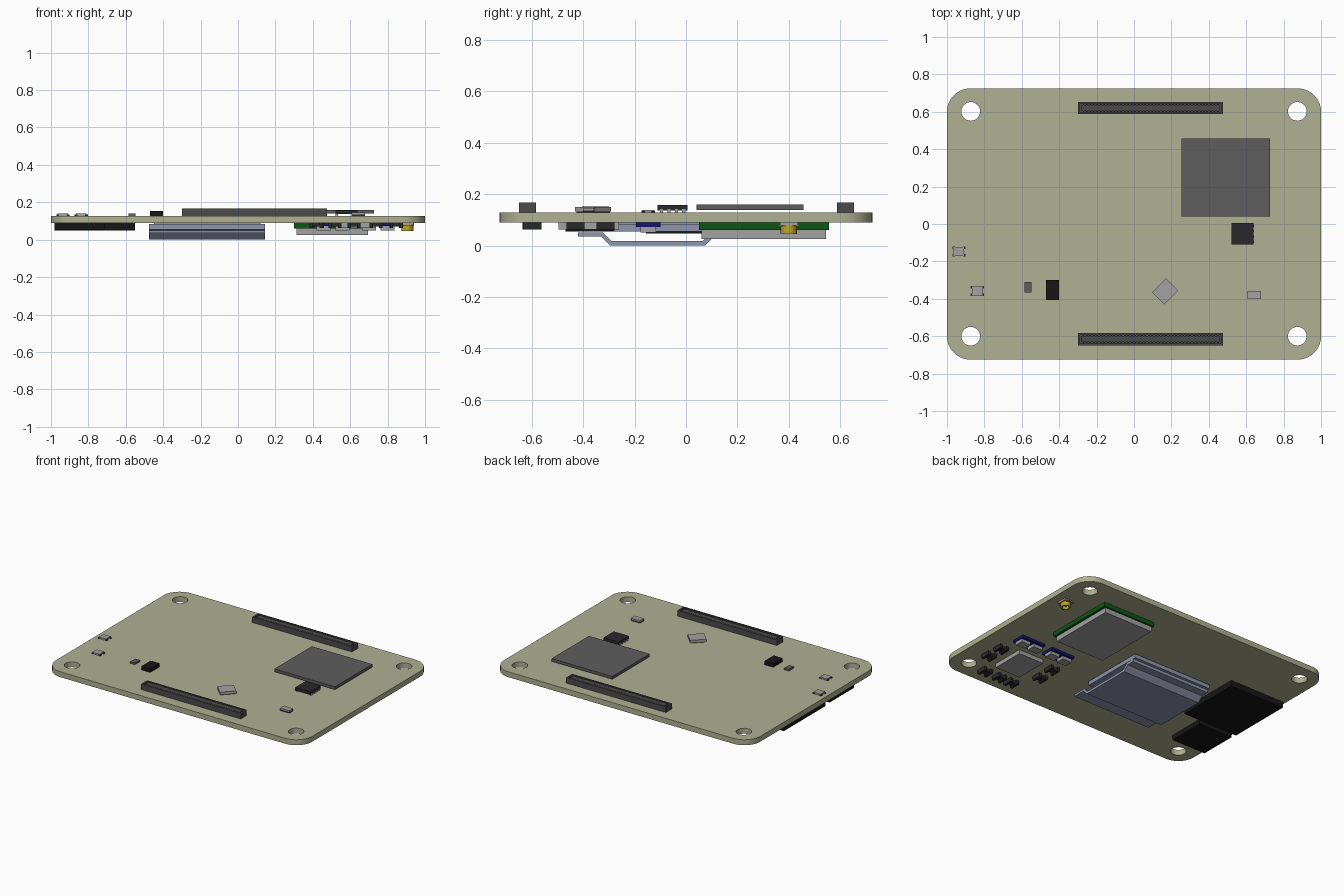
import bpy, bmesh, math
from mathutils import Matrix

if "Cube" in bpy.data.objects:
    bpy.data.objects.remove(bpy.data.objects["Cube"])

TOP, BOT = 0.128, 0.09   # board faces


def mat(name, r, g, b):
    m = bpy.data.materials.new(name)
    m.diffuse_color = (r, g, b, 1)
    m.use_nodes = True
    m.node_tree.nodes["Principled BSDF"].inputs["Base Color"].default_value = m.diffuse_color
    return m


KHAKI = mat("board_khaki", 0.43, 0.44, 0.29)
CHIP = mat("chip_grey", 0.11, 0.11, 0.11)
DARK = mat("dark_plastic", 0.022, 0.022, 0.024)
CONN = mat("connector_grey", 0.07, 0.07, 0.07)
BLACK = mat("black_plastic", 0.008, 0.008, 0.008)
METAL = mat("light_metal", 0.36, 0.36, 0.36)
STEEL = mat("blue_steel", 0.28, 0.30, 0.42)
GREEN = mat("module_green", 0.004, 0.09, 0.008)
BLUE = mat("coil_blue", 0.007, 0.007, 0.16)
GOLD = mat("gold", 0.48, 0.38, 0.02)


def finish(name, bm, m):
    bmesh.ops.recalc_face_normals(bm, faces=bm.faces)
    me = bpy.data.meshes.new(name)
    bm.to_mesh(me)
    bm.free()
    me.materials.append(m)
    ob = bpy.data.objects.new(name, me)
    bpy.context.collection.objects.link(ob)
    return ob


def boxes(name, spans, m):
    """One object from spans (x0, x1, y0, y1, z0, z1)."""
    bm = bmesh.new()
    for x0, x1, y0, y1, z0, z1 in spans:
        bmesh.ops.create_cube(bm, size=1, matrix=Matrix.Translation(
            ((x0 + x1) / 2, (y0 + y1) / 2, (z0 + z1) / 2)) @
            Matrix.Diagonal((x1 - x0, y1 - y0, z1 - z0, 1)))
    return finish(name, bm, m)


def around(cx, cy, w, d, z0, z1):
    return (cx - w / 2, cx + w / 2, cy - d / 2, cy + d / 2, z0, z1)


def extrude_x(name, prof, x0, x1, m):
    bm = bmesh.new()
    f = bm.faces.new([bm.verts.new((x0, y, z)) for y, z in prof])
    r = bmesh.ops.extrude_face_region(bm, geom=[f])
    vs = [v for v in r["geom"] if isinstance(v, bmesh.types.BMVert)]
    bmesh.ops.translate(bm, verts=vs, vec=(x1 - x0, 0, 0))
    return finish(name, bm, m)


def plate(name, loops, z0, z1, m):
    """Flat plate with holes: first loop is the outline."""
    cu = bpy.data.curves.new(name, 'CURVE')
    cu.dimensions, cu.fill_mode = '2D', 'BOTH'
    cu.extrude = (z1 - z0) / 2
    for pts in loops:
        s = cu.splines.new('POLY')
        s.points.add(len(pts) - 1)
        for p, (x, y) in zip(s.points, pts):
            p.co = (x, y, 0, 1)
        s.use_cyclic_u = True
    tmp = bpy.data.objects.new(name + "_curve", cu)
    bpy.context.collection.objects.link(tmp)
    bpy.context.view_layer.update()
    me = bpy.data.meshes.new_from_object(
        tmp.evaluated_get(bpy.context.evaluated_depsgraph_get()))
    bpy.data.objects.remove(tmp)
    bm = bmesh.new()
    bm.from_mesh(me)
    bmesh.ops.remove_doubles(bm, verts=bm.verts, dist=1e-5)
    bmesh.ops.translate(bm, verts=bm.verts, vec=(0, 0, (z0 + z1) / 2))
    for f in bm.faces:
        f.material_index = 0
    me.materials.clear()
    ob = finish(name, bm, m)
    bpy.ops.object.select_all(action='DESELECT')
    ob.select_set(True)
    bpy.context.view_layer.objects.active = ob
    bpy.ops.object.shade_smooth_by_angle(angle=math.radians(30))
    return ob


def circle(cx, cy, r, n=32):
    return [(cx + r * math.cos(2 * math.pi * i / n),
             cy + r * math.sin(2 * math.pi * i / n)) for i in range(n)]


# Circuit board with rounded corners and mounting holes
R = 0.125
outline = []
for k, (sx, sy) in enumerate([(1, 1), (-1, 1), (-1, -1), (1, -1)]):
    for i in range(11):
        a = math.pi / 2 * (k + i / 10)
        outline.append((sx * (1 - R) + R * math.cos(a), sy * (0.725 - R) + R * math.sin(a)))
holes = [circle(x, y, 0.05) for x in (-0.873, 0.873) for y in (-0.6, 0.602)]
plate("circuit_board", [outline] + holes, BOT, TOP, KHAKI)

# Long top connectors: rim, centre tongue and pin rows
for nm, cy in (("back", 0.62), ("front", -0.616)):
    x0, x1, h = -0.30, 0.476, 0.033
    boxes(nm + "_connector", [
        (x0, x1, cy - h, cy + h, TOP, 0.138),
        (x0, x1, cy - h, cy - h + 0.01, 0.138, 0.168),
        (x0, x1, cy + h - 0.01, cy + h, 0.138, 0.168),
        (x0, x0 + 0.012, cy - h + 0.01, cy + h - 0.01, 0.138, 0.168),
        (x1 - 0.012, x1, cy - h + 0.01, cy + h - 0.01, 0.138, 0.168),
        (x0 + 0.02, x1 - 0.02, cy - 0.016, cy + 0.016, 0.138, 0.165)], CONN)
    boxes(nm + "_connector_pins", [around(x0 + 0.03 + 0.0184 * i, cy + s * 0.019, 0.008, 0.006, 0.138, 0.163)
                                   for i in range(40) for s in (-1, 1)], DARK)

# Parts on the top face
boxes("main_processor", [(0.255, 0.728, 0.04, 0.457, 0.139, 0.159)], CHIP)
boxes("memory_chip", [(0.522, 0.64, -0.11, 0.006, 0.137, 0.157)], DARK)
boxes("memory_chip_legs", [around(0.581 + s * 0.053, -0.095 + 0.0287 * i, 0.014, 0.012, TOP, 0.142)
                           for i in range(4) for s in (-1, 1)], METAL)
sensor = boxes("rotated_sensor", [around(0, 0, 0.092, 0.106, TOP + 0.004, 0.15)], METAL)
base = boxes("rotated_sensor_base", [around(0, 0, 0.086, 0.1, TOP, TOP + 0.004)], DARK)
for ob in (sensor, base):
    ob.location = (0.166, -0.361, 0)
    ob.rotation_euler.z = math.radians(-45)
boxes("black_regulator", [(-0.47, -0.40, -0.405, -0.30, TOP, 0.153)], BLACK)
boxes("small_resistor", [(-0.585, -0.548, -0.365, -0.31, TOP, 0.14)], CHIP)
boxes("crystal", [(0.608, 0.68, -0.40, -0.357, 0.136, 0.146)], METAL)
boxes("crystal_base", [(0.608, 0.68, -0.40, -0.357, TOP, 0.136)], DARK)
for i, (cx, cy) in enumerate([(-0.936, -0.147), (-0.838, -0.359)]):
    boxes(f"button_{i}", [around(cx, cy, 0.056, 0.05, TOP, 0.139)], METAL)
    boxes(f"button_feet_{i}", [around(cx + a * 0.028, cy + b * 0.02, 0.014, 0.014, TOP, 0.134)
                               for a in (-1, 1) for b in (-1, 1)], DARK)

# Card socket underneath: body and bent sheet cover
boxes("card_socket_body", [(-0.475, 0.145, -0.28, 0.185, 0.055, 0.083),
                           (-0.45, 0.12, -0.26, 0.165, 0.083, BOT)], STEEL)
extrude_x("card_socket_cover", [
    (-0.42, 0.035), (-0.33, 0.035), (-0.295, 0.0), (0.075, 0.0), (0.11, 0.035), (0.165, 0.035),
    (0.165, 0.055), (0.10, 0.052), (0.065, 0.017), (-0.29, 0.017), (-0.322, 0.05), (-0.42, 0.05)],
    -0.475, 0.145, STEEL)

# Wireless module with shield can
boxes("module_board", [(0.30, 0.712, 0.05, 0.557, 0.06, BOT)], GREEN)
boxes("module_shield", [(0.312, 0.695, 0.06, 0.545, 0.025, 0.06)], METAL)

# Antenna socket: base, flange, ring and centre pin
ax, ay = 0.905, 0.4
boxes("antenna_base", [around(ax, ay, 0.07, 0.07, 0.078, BOT)], METAL)
boxes("antenna_flange", [around(ax, ay, 0.04, 0.084, 0.074, 0.08),
                         around(ax, ay, 0.072, 0.03, 0.074, 0.08)], GOLD)
plate("antenna_ring", [circle(ax, ay, 0.032, 24), circle(ax, ay, 0.022, 24)], 0.046, 0.078, GOLD)
plate("antenna_pin", [circle(ax, ay, 0.006, 12)], 0.052, 0.078, GOLD)

# Power chip with surrounding capacitors
boxes("power_chip", [(0.54, 0.737, -0.495, -0.26, 0.062, BOT)], METAL)
caps = [(0.847, -0.43), (0.845, -0.313), (0.738, -0.597), (0.62, -0.597),
        (0.518, -0.6), (0.418, -0.435), (0.425, -0.308)]
for i, (cx, cy) in enumerate(caps):
    boxes(f"capacitor_{i}", [around(cx, cy, 0.07, 0.04, 0.07, BOT),
                             around(cx - 0.026, cy, 0.018, 0.07, 0.062, BOT),
                             around(cx + 0.026, cy, 0.018, 0.07, 0.062, BOT)], DARK)

# Twin coils on blue bases
for i, cx in enumerate((0.75, 0.508)):
    boxes(f"coil_base_{i}", [around(cx, -0.147, 0.185, 0.095, 0.072, BOT)], BLUE)
    boxes(f"coil_blocks_{i}", [around(cx + s * 0.05, -0.147, 0.074, 0.06, 0.05, 0.072)
                               for s in (-1, 1)], METAL)

# Black sockets at the left end of the underside
boxes("large_socket", [(-0.98, -0.55, -0.155, 0.31, 0.048, BOT)], BLACK)
boxes("small_socket", [(-0.98, -0.715, -0.468, -0.2, 0.055, BOT)], BLACK)
